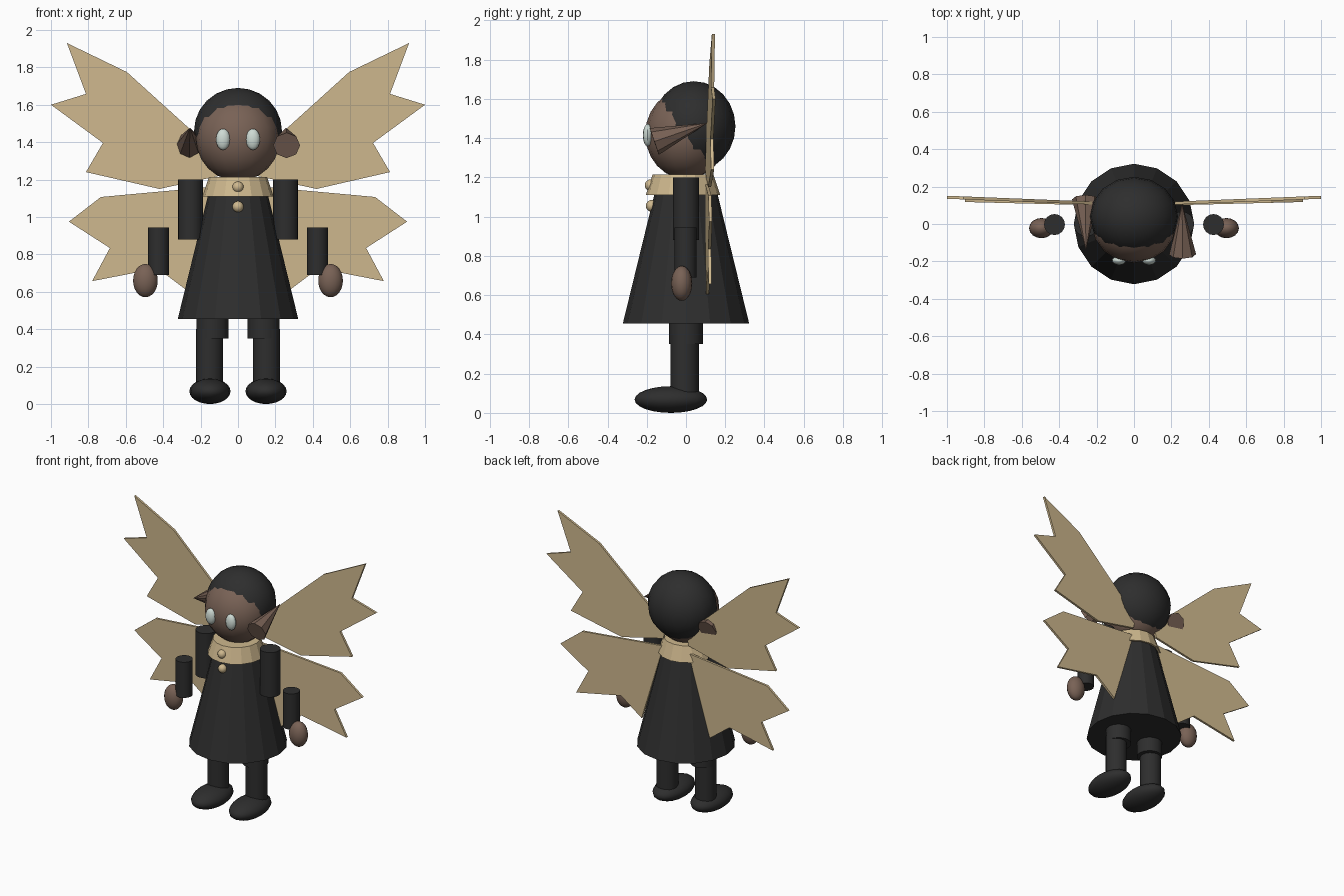
import bpy, bmesh, math
from mathutils import Vector

if "Cube" in bpy.data.objects:
    bpy.data.objects.remove(bpy.data.objects["Cube"])


def material(name, rgb):
    m = bpy.data.materials.new(name)
    m.diffuse_color = (*rgb, 1)
    m.use_nodes = True
    m.node_tree.nodes["Principled BSDF"].inputs["Base Color"].default_value = m.diffuse_color
    return m


BLACK = material("charcoal", (0.027, 0.027, 0.027))
SKIN = material("brown_skin", (0.19, 0.122, 0.092))
TAN = material("tan", (0.62, 0.48, 0.27))
PALE = material("pale_eye", (0.62, 0.71, 0.66))


def finish(name, mat, smooth):
    ob = bpy.context.object
    ob.name = name
    ob.data.materials.append(mat)
    if smooth:
        bpy.ops.object.shade_smooth_by_angle(angle=math.radians(40))
    return ob


def ball(name, loc, radii, mat, seg=16, rings=12):
    bpy.ops.mesh.primitive_uv_sphere_add(segments=seg, ring_count=rings, radius=1, location=loc)
    bpy.context.object.scale = radii
    bpy.ops.object.transform_apply(location=False, rotation=False, scale=True)
    return finish(name, mat, True)


def cone(name, a, b, r1, r2, mat, sides=16, smooth=False):
    """Tapered cylinder from point a (radius r1) to point b (radius r2)."""
    a, b = Vector(a), Vector(b)
    bpy.ops.mesh.primitive_cone_add(vertices=sides, radius1=r1, radius2=r2,
                                    depth=(b - a).length, location=(a + b) / 2)
    bpy.context.object.rotation_euler = (b - a).to_track_quat('Z', 'Y').to_euler()
    return finish(name, mat, smooth)


def wing(name, outline, side, slope):
    """Thin jagged plate swept slightly back towards its tip."""
    bm = bmesh.new()
    rings = []
    for dy in (-0.008, 0.008):
        rings.append([bm.verts.new((side * x, 0.103 + slope * x + dy, z)) for x, z in outline])
    front, back = rings
    bm.faces.new(front)
    bm.faces.new(back[::-1])
    n = len(outline)
    for i in range(n):
        j = (i + 1) % n
        bm.faces.new((front[j], front[i], back[i], back[j]))
    bmesh.ops.recalc_face_normals(bm, faces=bm.faces)
    me = bpy.data.meshes.new(name)
    bm.to_mesh(me)
    bm.free()
    me.materials.append(TAN)
    ob = bpy.data.objects.new(name, me)
    bpy.context.collection.objects.link(ob)


# Head, hair cap
ball("head", (0, 0, 1.42), (0.225, 0.208, 0.228), SKIN)
ball("hair", (0, 0.04, 1.46), (0.235, 0.212, 0.23), BLACK)

# Robe, collar, buttons
cone("robe", (0, 0, 0.455), (0, 0, 1.2), 0.322, 0.14, BLACK)
cone("collar", (0, -0.015, 1.11), (0, -0.015, 1.215), 0.19, 0.155, TAN)
ball("upper_button", (0, -0.18, 1.16), (0.03, 0.03, 0.03), TAN, 12, 8)
ball("lower_button", (0, -0.175, 1.055), (0.03, 0.03, 0.03), TAN, 12, 8)

# Ears point in opposite directions
cone("right_ear", (0.26, -0.162, 1.383), (0.257, 0.11, 1.477), 0.072, 0, SKIN, 8)
cone("left_ear", (-0.26, 0.132, 1.383), (-0.257, -0.14, 1.477), 0.072, 0, SKIN, 8)

UPPER = [(0.08, 1.31), (0.594, 1.775), (0.915, 1.93), (0.813, 1.658), (1.0, 1.6),
         (0.722, 1.396), (0.813, 1.24), (0.42, 1.15), (0.1, 1.22)]
LOWER = [(0.1, 1.165), (0.733, 1.107), (0.904, 0.975), (0.685, 0.834),
         (0.78, 0.657), (0.43, 0.725), (0.27, 0.605)]

for side, tag in ((-1, "left"), (1, "right")):
    s = side
    # Eyes
    ball(tag + "_eye", (s * 0.08, -0.195, 1.415), (0.038, 0.025, 0.057), PALE, 12, 8)
    # Arms and hands
    cone(tag + "_upper_arm", (s * 0.255, 0, 0.88), (s * 0.255, 0, 1.2), 0.067, 0.067, BLACK, smooth=True)
    cone(tag + "_forearm", (s * 0.425, -0.003, 0.69), (s * 0.425, -0.003, 0.945), 0.056, 0.056, BLACK, smooth=True)
    ball(tag + "_hand", (s * 0.495, -0.022, 0.66), (0.066, 0.054, 0.089), SKIN)
    # Legs and feet
    cone(tag + "_thigh", (s * 0.137, 0, 0.35), (s * 0.137, 0, 0.6), 0.086, 0.086, BLACK, smooth=True)
    cone(tag + "_shin", (s * 0.152, -0.007, 0.07), (s * 0.152, -0.007, 0.4), 0.072, 0.072, BLACK, smooth=True)
    ball(tag + "_foot", (s * 0.15, -0.077, 0.068), (0.11, 0.185, 0.068), BLACK)
    # Wings
    wing(tag + "_upper_wing", UPPER, s, 0.04)
    wing(tag + "_lower_wing", LOWER, s, 0.025)
